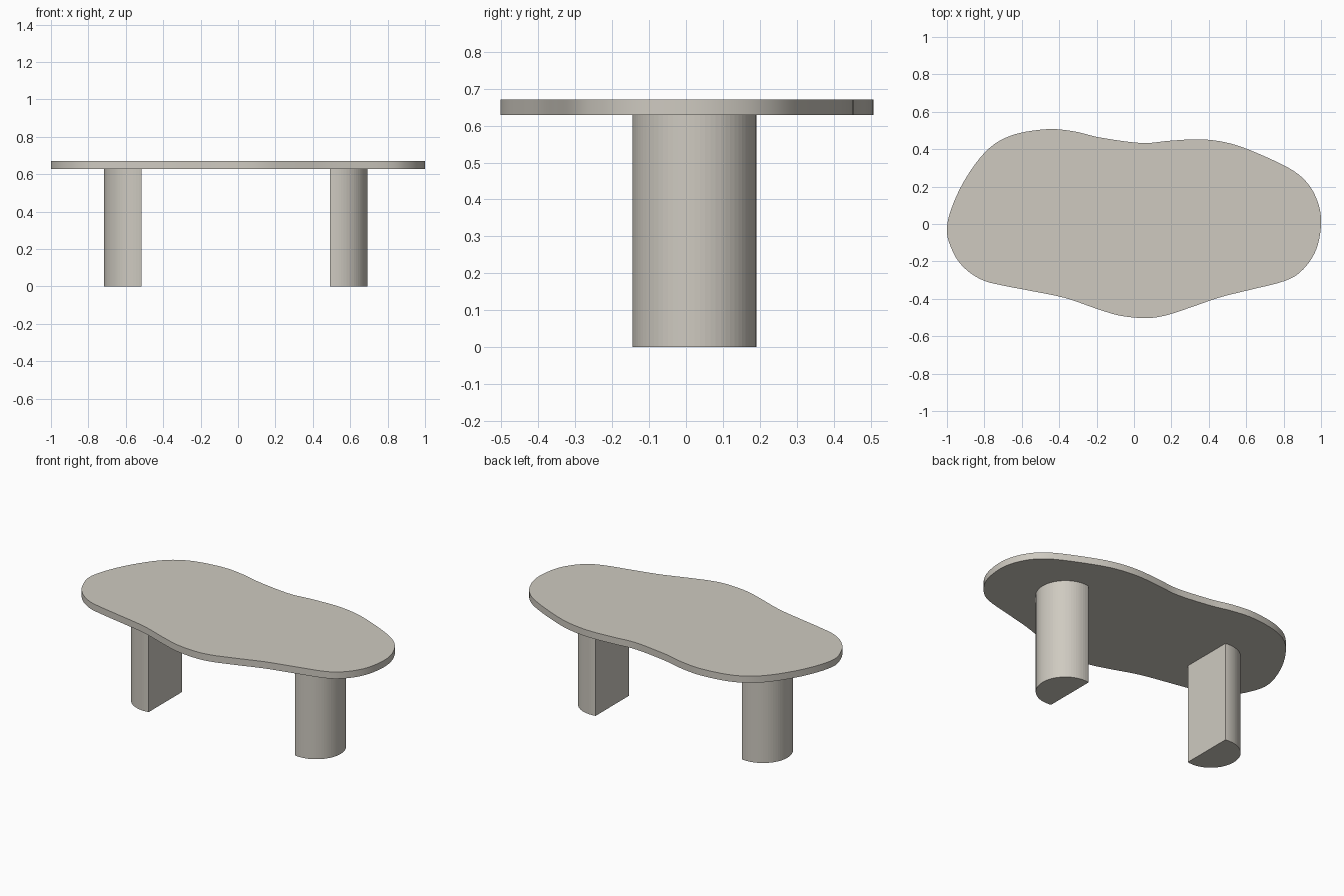
import bpy, bmesh, math
from mathutils import Vector

if "Cube" in bpy.data.objects:
    bpy.data.objects.remove(bpy.data.objects["Cube"])

stone = bpy.data.materials.new("warm light grey")
stone.diffuse_color = (0.62, 0.59, 0.53, 1)
stone.use_nodes = True
stone.node_tree.nodes["Principled BSDF"].inputs["Base Color"].default_value = stone.diffuse_color


def prism(name, outline, z0, z1):
    """Extrude a closed counter-clockwise outline between two heights."""
    bm = bmesh.new()
    face = bm.faces.new([bm.verts.new((x, y, z0)) for x, y in outline])
    ext = bmesh.ops.extrude_face_region(bm, geom=[face], use_keep_orig=True)
    for v in ext["geom"]:
        if isinstance(v, bmesh.types.BMVert):
            v.co.z = z1
    bmesh.ops.recalc_face_normals(bm, faces=bm.faces[:])
    mesh = bpy.data.meshes.new(name)
    bm.to_mesh(mesh)
    bm.free()
    mesh.materials.append(stone)
    obj = bpy.data.objects.new(name, mesh)
    bpy.context.collection.objects.link(obj)
    return obj


def smooth_loop(points, steps):
    """Closed Catmull-Rom curve through the points."""
    pts = [Vector(p) for p in points]
    n, out = len(pts), []
    for i in range(n):
        a, b, c, d = (pts[(i + k) % n] for k in (-1, 0, 1, 2))
        for s in range(steps):
            t = s / steps
            out.append(0.5 * (2 * b + (c - a) * t + (2 * a - 5 * b + 4 * c - d) * t * t
                              + (3 * b - a - 3 * c + d) * t ** 3))
    return out


# Pebble-shaped table top
outline = [
    (-1, -0.01), (-0.97, -0.145), (-0.905, -0.237), (-0.81, -0.3), (-0.7, -0.329),
    (-0.555, -0.357), (-0.37, -0.395), (-0.2, -0.453), (-0.075, -0.49), (0.06, -0.503),
    (0.165, -0.49), (0.3, -0.447), (0.46, -0.392), (0.62, -0.352), (0.81, -0.303),
    (0.905, -0.242), (0.975, -0.135), (1, 0), (0.985, 0.11), (0.93, 0.215),
    (0.83, 0.298), (0.62, 0.395), (0.487, 0.437), (0.35, 0.453), (0.19, 0.445),
    (0.04, 0.433), (-0.18, 0.462), (-0.315, 0.494), (-0.465, 0.507), (-0.66, 0.472),
    (-0.8, 0.38), (-0.93, 0.19),
]
top = prism("table_top", smooth_loop(outline, 5), 0.628, 0.67)
bpy.context.view_layer.objects.active = top
top.select_set(True)
bpy.ops.object.shade_smooth_by_angle(angle=math.radians(30))

# Half-round faceted legs, flat faces turned towards each other
R, CUT, SEGS, CY = 0.168, 0.032, 40, 0.0225
half = math.acos(-CUT / R)
for name, side, flat_x in (("left_leg", -1, -0.516), ("right_leg", 1, 0.492)):
    arc = []
    for i in range(SEGS + 1):
        a = -half + 2 * half * i / SEGS
        arc.append((flat_x + side * (CUT + R * math.cos(a)), CY + R * math.sin(a)))
    prism(name, arc, 0, 0.628)
